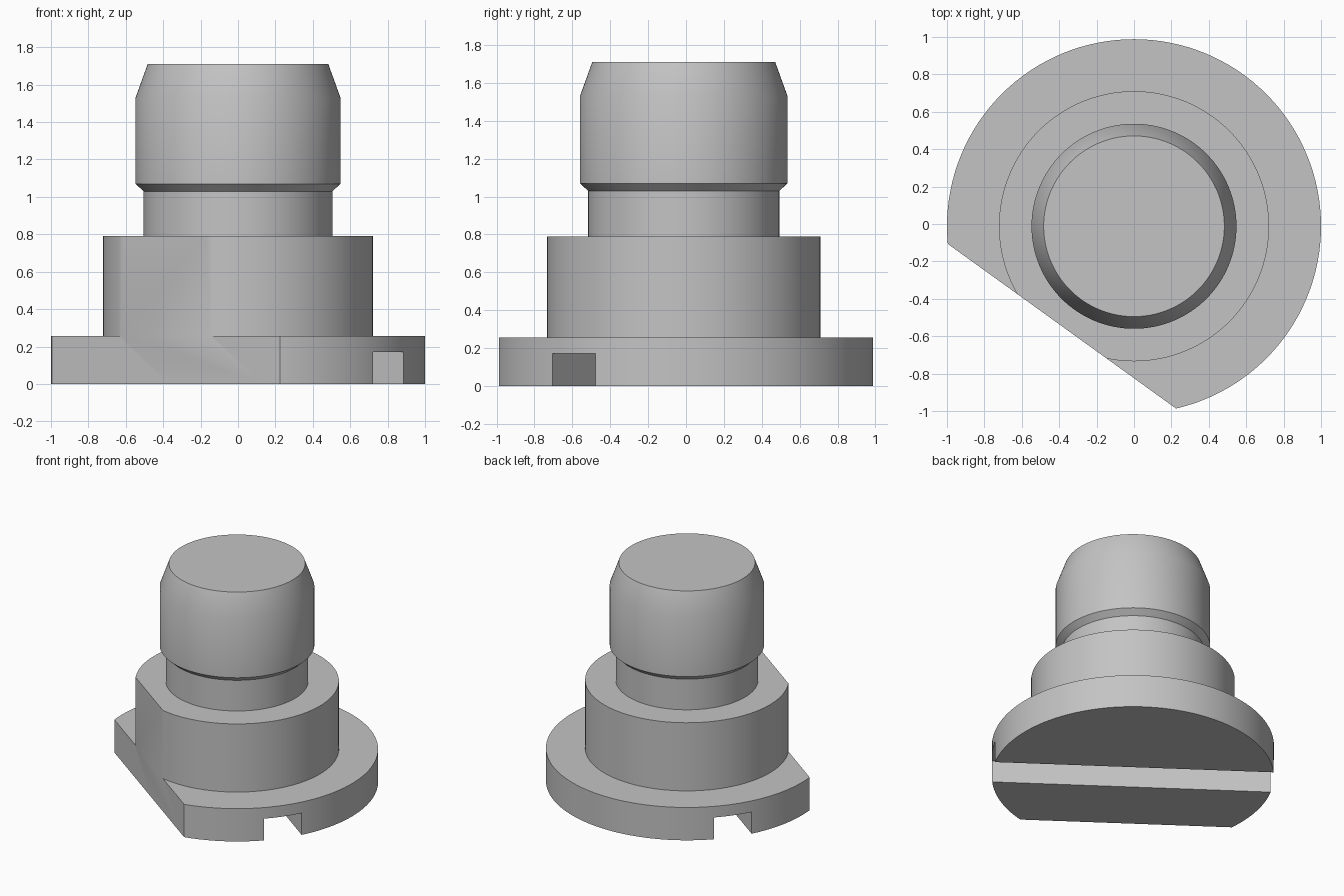
import bpy, bmesh, math
from mathutils import Matrix, Vector

cube = bpy.data.objects.get("Cube")
if cube:
    bpy.data.objects.remove(cube, do_unlink=True)

AXIS = Vector((0, -0.012, 0))     # centre line of the turned part
ANGLE = math.radians(-35.8)       # direction of the slot and the flat
FLAT_DIST = 0.659
SLOT_WIDTH, SLOT_DEPTH = 0.281, 0.17

grey = bpy.data.materials.new("plain grey")
grey.use_nodes = True
grey.diffuse_color = (0.55, 0.55, 0.55, 1)
grey.node_tree.nodes["Principled BSDF"].inputs["Base Color"].default_value = grey.diffuse_color


def add_object(name, bm):
    bmesh.ops.recalc_face_normals(bm, faces=bm.faces[:])
    mesh = bpy.data.meshes.new(name)
    bm.to_mesh(mesh)
    bm.free()
    mesh.materials.append(grey)
    obj = bpy.data.objects.new(name, mesh)
    bpy.context.collection.objects.link(obj)
    return obj


# Turned body: flange, shoulder, neck, undercut head with tapered tip
profile = [(0, 0), (1, 0), (1, 0.257), (0.722, 0.257), (0.722, 0.79),
           (0.505, 0.79), (0.505, 1.03), (0.548, 1.07), (0.548, 1.53),
           (0.483, 1.71), (0, 1.71)]
bm = bmesh.new()
verts = [bm.verts.new((r, 0, z)) for r, z in profile]
edges = [bm.edges.new(pair) for pair in zip(verts, verts[1:])]
bmesh.ops.spin(bm, geom=verts + edges, cent=(0, 0, 0), axis=(0, 0, 1),
               angle=math.tau, steps=128)
bmesh.ops.remove_doubles(bm, verts=bm.verts[:], dist=0.0001)

# Flat sliced off the flange and shoulder
normal = Vector((math.sin(ANGLE), -math.cos(ANGLE), 0))
cut = bmesh.ops.bisect_plane(bm, geom=bm.verts[:] + bm.edges[:] + bm.faces[:],
                             plane_co=normal * FLAT_DIST, plane_no=normal,
                             clear_outer=True)
rim = [e for e in cut["geom_cut"] if isinstance(e, bmesh.types.BMEdge)]
bmesh.ops.holes_fill(bm, edges=rim, sides=0)
bmesh.ops.translate(bm, verts=bm.verts[:], vec=AXIS)
plug = add_object("stepped_plug", bm)

# Slot across the underside
bm = bmesh.new()
bmesh.ops.create_cube(bm, size=1, matrix=Matrix.Translation(AXIS)
                      @ Matrix.Rotation(ANGLE, 4, 'Z')
                      @ Matrix.Diagonal((3, SLOT_WIDTH, SLOT_DEPTH * 2, 1)))
cutter = add_object("slot_cutter", bm)
cutter.hide_render = True

bpy.ops.object.select_all(action='DESELECT')
plug.select_set(True)
bpy.context.view_layer.objects.active = plug
slot = plug.modifiers.new("slot", 'BOOLEAN')
slot.operation, slot.solver, slot.object = 'DIFFERENCE', 'EXACT', cutter
bpy.ops.object.modifier_apply(modifier=slot.name)
bpy.data.objects.remove(cutter, do_unlink=True)
bpy.ops.object.shade_smooth_by_angle(angle=math.radians(30))
